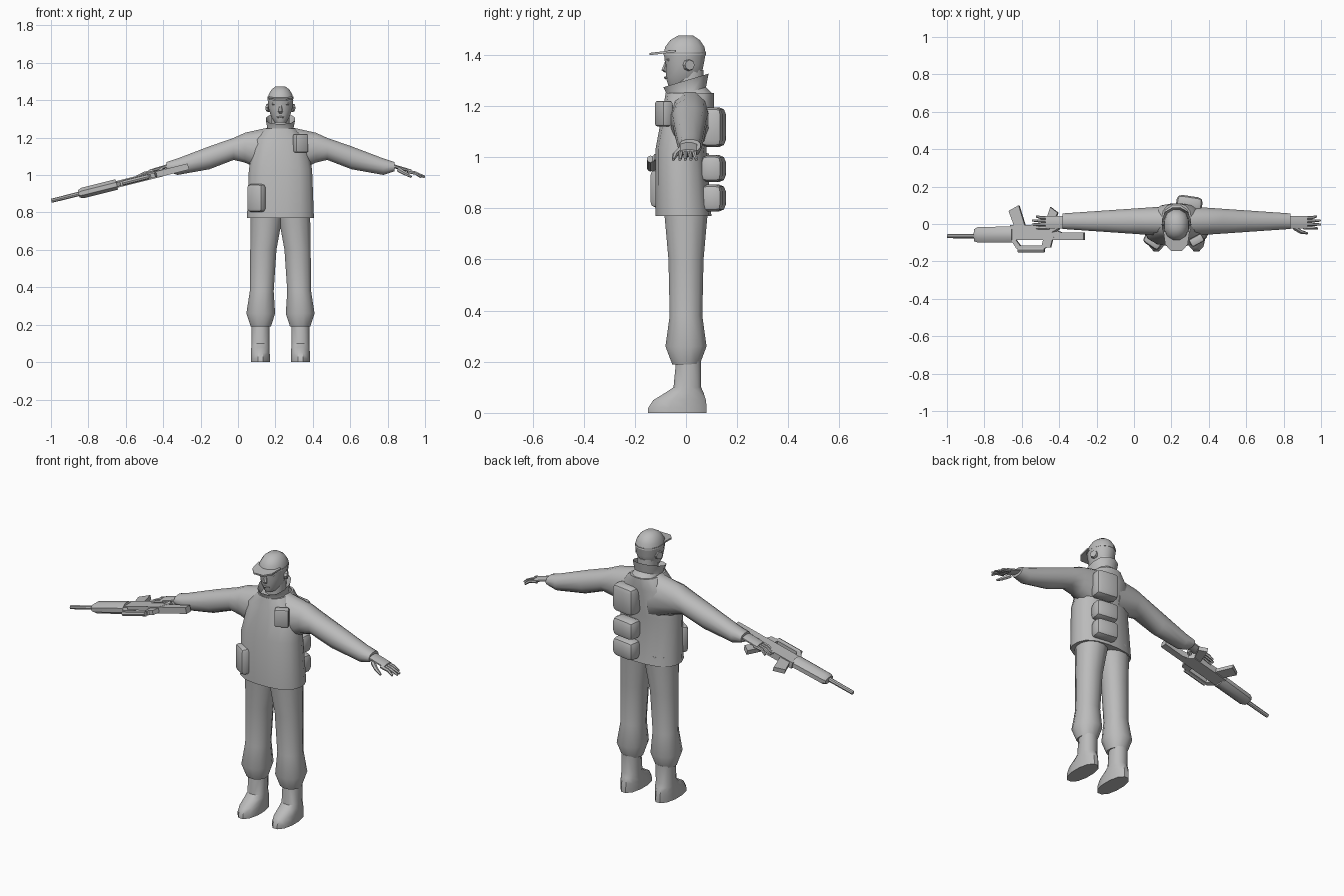
import bpy
import bmesh
from math import sin, cos, pi, radians
from mathutils import Matrix, Vector

if "Cube" in bpy.data.objects:
    bpy.data.objects.remove(bpy.data.objects["Cube"])

CENTRE = .227  # body centre line
GREY = (.5, .5, .5, 1)

grey = bpy.data.materials.new("plain grey")
grey.use_nodes = True
grey.diffuse_color = GREY
grey.node_tree.nodes["Principled BSDF"].inputs["Base Color"].default_value = GREY


def finish(name, bm, matrix=None, angle=40):
    """Turn a bmesh into a shaded object with the shared material."""
    bmesh.ops.recalc_face_normals(bm, faces=bm.faces)
    if matrix:
        bm.transform(matrix)
    mesh = bpy.data.meshes.new(name)
    bm.to_mesh(mesh)
    bm.free()
    mesh.materials.append(grey)
    part = bpy.data.objects.new(name, mesh)
    bpy.context.collection.objects.link(part)
    bpy.ops.object.select_all(action="DESELECT")
    part.select_set(True)
    bpy.context.view_layer.objects.active = part
    bpy.ops.object.shade_smooth_by_angle(angle=radians(angle))


def skin(name, loops, matrix=None, caps=True, angle=40):
    """Bridge a series of point loops and close both ends."""
    bm = bmesh.new()
    rings = [[bm.verts.new(point) for point in loop] for loop in loops]
    for lower, upper in zip(rings, rings[1:]):
        for i in range(len(lower)):
            bm.faces.new((lower[i - 1], lower[i], upper[i], upper[i - 1]))
    if caps:
        bm.faces.new(rings[0])
        bm.faces.new(rings[-1])
    finish(name, bm, matrix, angle)


def oval(low, high, front, back, sides, power):
    """Rounded-rectangle outline spanning the given limits."""
    for i in range(sides):
        turn = 2 * pi * (i + .5) / sides
        c, s = cos(turn), sin(turn)
        reach = (abs(c) ** power + abs(s) ** power) ** (-1 / power) / 2
        yield (low + high) / 2 + (high - low) * c * reach, (front + back) / 2 + (back - front) * s * reach


def upright(name, sections, side=1, sides=12, power=2.3, tilt=0, caps=True):
    """Loft upwards through sections of z, inner x, outer x, front y, back y."""
    loops = [[(CENTRE + side * x, y, z + tilt * y) for x, y in oval(*limits, sides, power)]
             for z, *limits in sections]
    skin(name, loops, caps=caps)


def column(name, rows, **options):
    """Upright loft on the centre line: z, half width, front y, back y."""
    upright(name, [(z, -width, width, front, back) for z, width, front, back in rows], **options)


def sideways(name, sections, origin=CENTRE, side=1, sides=12, matrix=None):
    """Loft along x through sections of x, bottom z, top z, front y, back y."""
    loops = [[(origin + side * x, y, z) for z, y in oval(*limits, sides, 2.3)]
             for x, *limits in sections]
    skin(name, loops, matrix)


def rod(name, points, radii, sides=6, matrix=None):
    """Tapered tube through a list of points."""
    points = [Vector(point) for point in points]
    along = (points[-1] - points[0]).normalized()
    across = along.orthogonal().normalized()
    other = along.cross(across)
    turns = [2 * pi * i / sides for i in range(sides)]
    loops = [[point + radius * (across * cos(turn) + other * sin(turn)) for turn in turns]
             for point, radius in zip(points, radii)]
    skin(name, loops, matrix)


def plate(name, outline, thick, matrix):
    """Flat outline in x and y given a thickness."""
    loops = [[(x, y, height) for x, y in outline] for height in (-thick / 2, thick / 2)]
    skin(name, loops, matrix, angle=30)


def pouch(name, centre, size, turn, bevel):
    """Padded box turned about the vertical."""
    bm = bmesh.new()
    bmesh.ops.create_cube(bm, size=1)
    bm.transform(Matrix.Diagonal((*size, 1)))
    bmesh.ops.bevel(bm, geom=bm.edges[:], offset=bevel, segments=2, profile=.5, affect="EDGES")
    finish(name, bm, Matrix.Translation(centre) @ Matrix.Rotation(turn, 4, "Z"), 35)


# Jacket and open, tilted collar
column("jacket", [(.77, .18, -.12, .1), (1.03, .17, -.12, .08),
                  (1.19, .14, -.09, .11), (1.25, .08, -.08, .11)], sides=16, power=2.6)
column("collar", [(1.21, .09, -.08, .11), (1.25, .07, -.07, .08),
                  (1.3, .08, -.09, .09), (1.24, .06, -.06, .07)], tilt=.3, caps=False)

# Neck, head and face
column("neck", [(1.2, .05, -.04, .07), (1.34, .05, -.04, .07)])
column("head", [(1.28, .03, -.07, .03), (1.31, .05, -.08, .06),
                (1.36, .066, -.08, .07), (1.41, .07, -.09, .08)])
face = Vector((CENTRE, -.08, 1.34))
rod("nose", [face + Vector((0, .005, .04)), face + Vector((0, -.003, 0)), face + Vector((0, .005, -.01))],
    (.005, .013, .008))
rod("mouth", [face + Vector((x, abs(x) / 4, -.03)) for x in (-.02, 0, .02)], (.003, .006, .003))

# Domed cap with a brim
column("cap", [(1.4 + .08 * sin(rise), .07 * cos(rise), -.09 * cos(rise), .08 * cos(rise))
               for rise in (0, .4, .8, 1.2)])
brim_place = Matrix.Translation((CENTRE, 0, 1.42)) @ Matrix.Rotation(.12, 4, "X")
brim_edge = [(.07, -.04), (.06, -.11), (.03, -.144)]
plate("cap_brim", brim_edge + [(-x, y) for x, y in reversed(brim_edge)], .009, brim_place)

# Limbs, mirrored about the centre line
for side, word in ((1, "left"), (-1, "right")):
    def spot(x, y, z):
        return CENTRE + side * x, y, z

    rod(word + "_ear", [spot(.06, .01, 1.36), spot(.073, .015, 1.36)], (.024, .02), sides=8)
    rod(word + "_brow", [spot(.01, -.08, 1.38), spot(.045, -.066, 1.38)], (.005, .005))

    # Sleeve thins steadily from shoulder to wrist
    sleeve = [(.05, 1, 1.26), (.19, 1.065, 1.228), (.25, 1.08, 1.2),
              (.38, 1.03, 1.155), (.55, 1, 1.09), (.61, 1.02, 1.07)]
    sideways(word + "_sleeve", [(x, low, high, .07 * x - .07, .1 - .07 * x) for x, low, high in sleeve],
             side=side)

    # Hand
    sideways(word + "_palm", [(x, 1.2 - .27 * x, 1.24 - .3 * x, -.025, .045) for x in (.58, .64, .7)],
             side=side, sides=8)
    for finger, tip in (("index", .755), ("middle", .772), ("ring", .77), ("little", .75)):
        y = -.02 + .018 * ("index", "middle", "ring", "little").index(finger)
        rod(f"{word}_{finger}_finger", [spot(.68, y, 1.02), spot(.725, y, 1.01), spot(tip, 1.2 * y, .99)],
            (.01, .009, .006))
    rod(word + "_thumb", [spot(.63, -.02, 1.03), spot(.665, -.042, 1.01), spot(.7, -.05, .99)],
        (.013, .011, .006))

    # Baggy trouser leg gathered above the ankle
    leg = [(.82, -.02, .16, .09), (.6, .02, .163, .07), (.38, .035, .165, .065),
           (.26, .027, .184, .082), (.19, .05, .16, .055)]
    upright(word + "_trouser", [(z, inner, outer, -depth, depth) for z, inner, outer, depth in leg], side=side)

    boot = [(.2, -.04, .06), (.1, -.05, .06), (.08, -.08, .07), (.05, -.13, .08), (.02, -.15, .083), (0, -.15, .083)]
    upright(word + "_boot", [(z, .06 - .1 * back ** 1.3, .15 + .1 * back, front, back) for z, front, back in boot],
            side=side)

# Pouches
pouch("hip_pouch", (.1, -.093, .877), (.1, .06, .15), -.6, .02)
pouch("chest_pouch", (.335, -.087, 1.17), (.075, .045, .1), .5, .01)
for name, z, tall in (("upper", 1.117, .155), ("middle", .955, .105), ("lower", .84, .105)):
    pouch(name + "_back_pouch", (.295, .107, z), (.14, .085, tall), -.15, .026)

# Rifle lying on its side, muzzle pointing outward and down
gun = Matrix.Translation((-.6, -.065, .962)) @ Matrix.Rotation(-.245, 4, "Y")
rod("barrel", [(-.41, 0, 0), (-.24, 0, 0)], (.011, .012), 8, gun)
sideways("handguard", [(-.26, -.02, .02, -.03, .04), (-.24, -.03, .03, -.036, .05), (-.05, -.03, .03, -.036, .055)],
         origin=0, sides=8, matrix=gun)
plate("receiver", [(-.06, .06), (-.06, -.02), (.17, -.02), (.2, .02), (.17, .06)], .036, gun)
for name, start, end, lean in (("front", -.06, -.03, .03), ("rear", .12, .17, -.01)):
    plate(f"handle_{name}_post", [(start, -.02), (end, -.02), (end + lean, -.06), (start + lean, -.06)], .024, gun)
plate("carry_handle", [(-.035, -.05), (.15, -.05), (.13, -.065), (-.03, -.065)], .024, gun)
rod("sight_tube", [(-.02, -.074, 0), (.125, -.074, 0)], (.014, .014), 8, gun)
plate("stock", [(.17, .04), (.22, .02), (.345, .02), (.345, -.02), (.17, -.02)], .034, gun)
plate("magazine", [(-.04, .055), (-.07, .135), (-.015, .165), (.02, .055)], .024, gun)
plate("pistol_grip", [(.125, .055), (.16, .155), (.2, .125), (.165, .05)], .026, gun)
